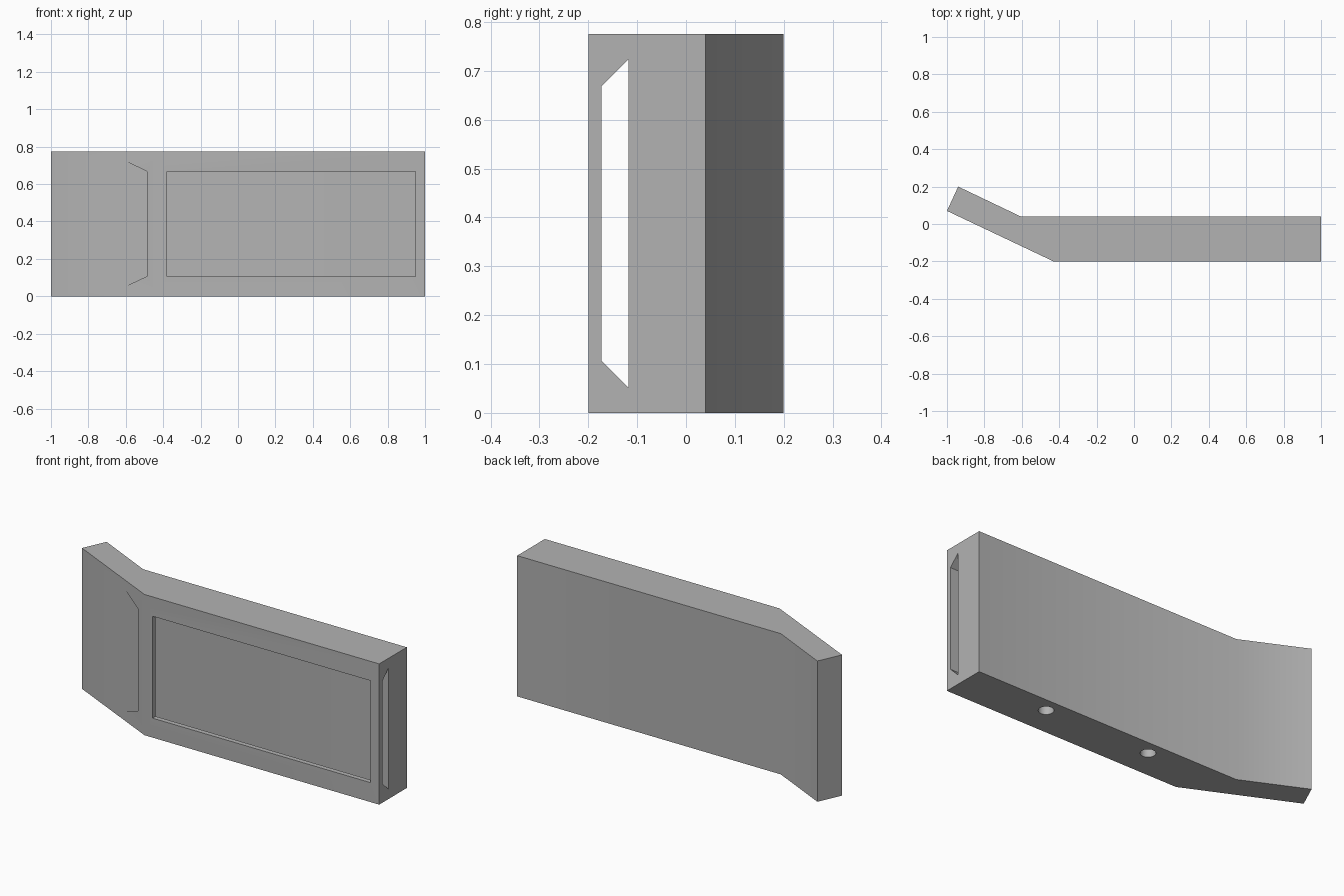
import bpy
import bmesh
import math
from mathutils import Vector

cube = bpy.data.objects.get("Cube")
if cube:
    bpy.data.objects.remove(cube, do_unlink=True)

HEIGHT = 0.775
SLOT_FRONT, SLOT_BACK = -0.173, -0.118
LOW, HIGH = 0.107, 0.668

grey = bpy.data.materials.new("plain grey")
grey.use_nodes = True
colour = (0.45, 0.45, 0.45, 1)
grey.diffuse_color = colour
grey.node_tree.nodes["Principled BSDF"].inputs["Base Color"].default_value = colour


def prism(name, outline, extrusion):
    """Extrude a closed 3D outline along a vector."""
    bm = bmesh.new()
    face = bm.faces.new([bm.verts.new(p) for p in outline])
    top = bmesh.ops.extrude_face_region(bm, geom=[face])["geom"]
    bmesh.ops.translate(bm, vec=Vector(extrusion),
                        verts=[v for v in top if isinstance(v, bmesh.types.BMVert)])
    bmesh.ops.recalc_face_normals(bm, faces=bm.faces)
    mesh = bpy.data.meshes.new(name)
    bm.to_mesh(mesh)
    bm.free()
    mesh.materials.append(grey)
    obj = bpy.data.objects.new(name, mesh)
    bpy.context.collection.objects.link(obj)
    return obj


# Bent body, drawn in plan and raised
plan = [(1, -0.2), (-0.43, -0.2), (-1, 0.07), (-0.94, 0.2), (-0.605, 0.04), (1, 0.04)]
body = prism("holder_body", [(x, y, 0) for x, y in plan], (0, 0, HEIGHT))

# Bevelled slot running through the whole flat part
slot = [(SLOT_FRONT, LOW), (SLOT_FRONT, HIGH), (SLOT_BACK, HIGH + 0.055), (SLOT_BACK, LOW - 0.055)]
cutters = [prism("slot_cutter", [(-0.8, y, z) for y, z in slot], (1.9, 0, 0))]

# Front window opening into the slot
window = [(-0.38, LOW), (0.948, LOW), (0.948, HIGH), (-0.38, HIGH)]
cutters.append(prism("window_cutter", [(x, -0.3, z) for x, z in window], (0, 0.15, 0)))

# Two round sockets in the underside
for side in (-1, 1):
    ring = [(0.198 + side * 0.318 + 0.038 * math.cos(a), -0.039 + 0.038 * math.sin(a), -0.1)
            for a in (math.tau * i / 32 for i in range(32))]
    cutters.append(prism("socket_cutter", ring, (0, 0, 0.25)))

bpy.ops.object.select_all(action="DESELECT")
bpy.context.view_layer.objects.active = body
body.select_set(True)
for cutter in cutters:
    cutter.hide_render = True
    mod = body.modifiers.new("cut", "BOOLEAN")
    mod.operation, mod.solver, mod.object = "DIFFERENCE", "EXACT", cutter
    bpy.ops.object.modifier_apply(modifier=mod.name)
    bpy.data.objects.remove(cutter, do_unlink=True)

bpy.ops.object.shade_smooth_by_angle(angle=math.radians(30))
